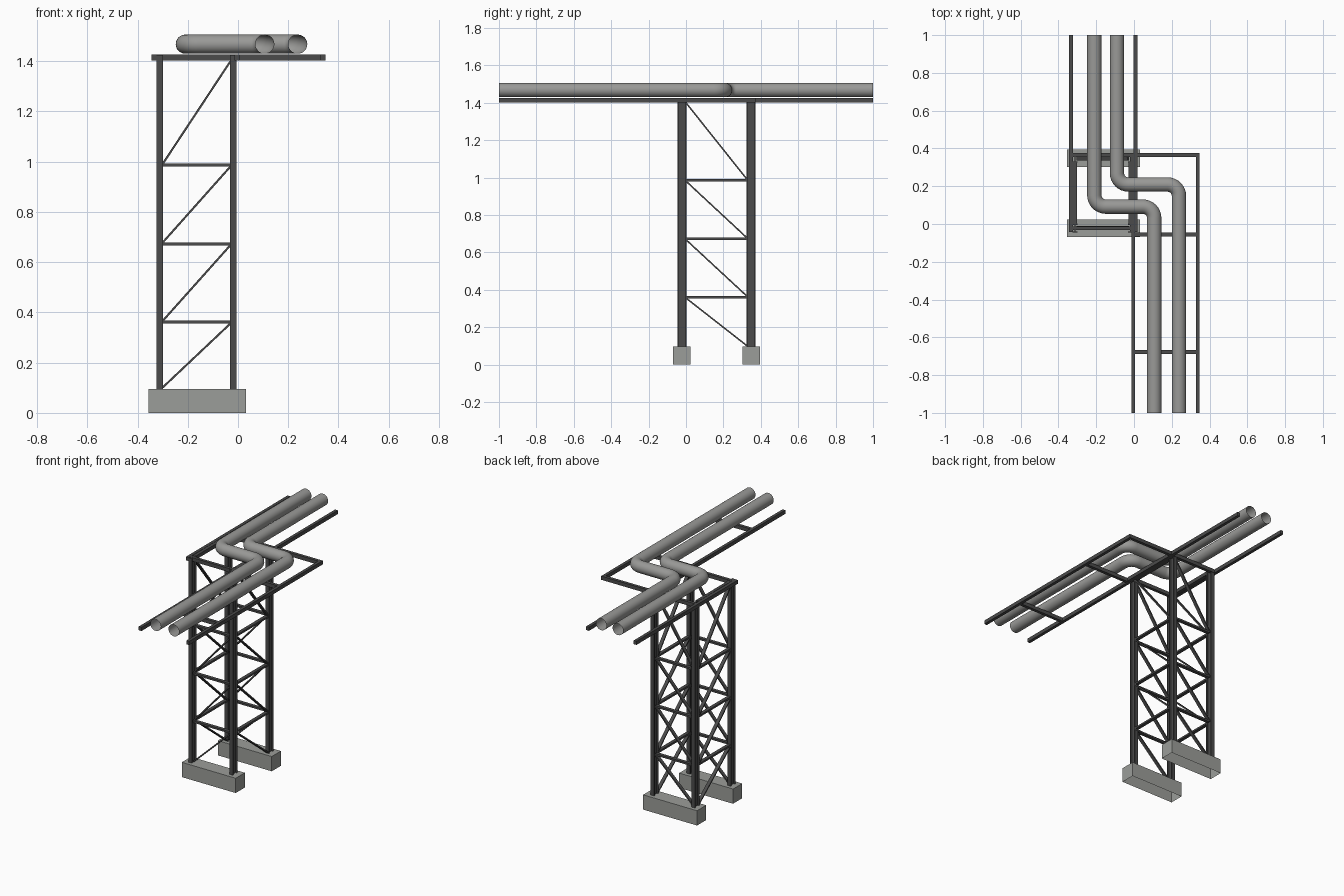
import bpy, bmesh, math
from mathutils import Matrix, Vector

if "Cube" in bpy.data.objects:
    bpy.data.objects.remove(bpy.data.objects["Cube"], do_unlink=True)

X, Y, Z = Vector((1, 0, 0)), Vector((0, 1, 0)), Vector((0, 0, 1))


def material(name, colour):
    m = bpy.data.materials.new(name)
    m.use_nodes = True
    m.diffuse_color = (*colour, 1)
    bsdf = m.node_tree.nodes["Principled BSDF"]
    bsdf.inputs["Base Color"].default_value = (*colour, 1)
    bsdf.inputs["Roughness"].default_value = 0.7
    return m


steel = material("dark steel", (0.07, 0.07, 0.07))
concrete = material("concrete grey", (0.33, 0.34, 0.32))
pipe_grey = material("pipe grey", (0.32, 0.32, 0.31))


def finish(name, bm, mat):
    bmesh.ops.recalc_face_normals(bm, faces=bm.faces)
    mesh = bpy.data.meshes.new(name)
    bm.to_mesh(mesh)
    bm.free()
    mesh.materials.append(mat)
    ob = bpy.data.objects.new(name, mesh)
    bpy.context.collection.objects.link(ob)
    return ob


def add_bar(bm, start, end, across, width, thick):
    """Rectangular bar; width runs along the given cross direction."""
    start, end = Vector(start), Vector(end)
    along = end - start
    up = along.normalized().cross(across)
    m = Matrix((along, across * width, up * thick)).transposed().to_4x4()
    m.translation = (start + end) / 2
    return bmesh.ops.create_cube(bm, size=1, matrix=m)["verts"]


def bar(name, *args):
    bm = bmesh.new()
    add_bar(bm, *args)
    return finish(name, bm, steel)


leg_xs, leg_ys = (-0.312, -0.018), (-0.022, 0.348)
foot_top, leg_top = 0.096, 1.425
side = {leg_xs[0]: "left", leg_xs[1]: "right"}
end = {leg_ys[0]: "front", leg_ys[1]: "back"}

# Footings: shells open underneath
for y in leg_ys:
    bm = bmesh.new()
    add_bar(bm, (-0.356, y, foot_top / 2), (0.032, y, foot_top / 2), Y, 0.094, foot_top)
    base = [f for f in bm.faces if f.calc_center_median().z < 0.01]
    bmesh.ops.delete(bm, geom=base, context="FACES_ONLY")
    finish(end[y] + "_footing", bm, concrete)

# I-section legs, web running front to back
depth, flange, wall = 0.047, 0.026, 0.007
for x in leg_xs:
    for y in leg_ys:
        bm = bmesh.new()
        add_bar(bm, (x, y, foot_top), (x, y, leg_top), Y, depth - 2 * wall, wall)
        for s in (-1, 1):
            fy = y + s * (depth - wall) / 2
            add_bar(bm, (x, fy, foot_top), (x, fy, leg_top), X, flange, wall)
        finish(f"{end[y]}_{side[x]}_leg", bm, steel)

# Tower bracing: horizontals and one diagonal per bay
levels = (foot_top, 0.361, 0.673, 0.986, 1.405)
x0, x1 = leg_xs[0] + 0.012, leg_xs[1] - 0.012
y0, y1 = leg_ys[0] + 0.022, leg_ys[1] - 0.022
for i, (low, high) in enumerate(zip(levels, levels[1:])):
    for y in leg_ys:
        bar(f"{end[y]}_diagonal_{i}", (x0, y, low + 0.005), (x1, y, high - 0.005), Y, 0.022, 0.008)
        if i:
            bar(f"{end[y]}_strut_{i}", (x0, y, low), (x1, y, low), Y, 0.022, 0.012)
    for x in leg_xs:
        bar(f"{side[x]}_diagonal_{i}", (x, y0, high - 0.005), (x, y1, low + 0.005), X, 0.022, 0.008)
        if i:
            bar(f"{side[x]}_strut_{i}", (x, y0, low), (x, y1, low), X, 0.022, 0.012)

# Top frame: long rails and cross beams
rail_z, rail_w, rail_h = 1.414, 0.02, 0.024
rails = {
    "back_left_rail": (-0.334, -0.042, 1),
    "back_right_rail": (0.008, -0.042, 1),
    "front_left_rail": (-0.004, -1, 0.365),
    "front_right_rail": (0.338, -1, 0.375),
}
for name, (x, a, b) in rails.items():
    bar(name, (x, a, rail_z), (x, b, rail_z), X, rail_w, rail_h)
beams = {
    "tower_front_beam": (leg_ys[0], -0.344, 0.018),
    "tower_back_beam": (0.365, -0.344, 0.348),
    "middle_cross_beam": (-0.055, -0.004, 0.338),
    "front_cross_beam": (-0.678, -0.004, 0.338),
}
for name, (y, a, b) in beams.items():
    bar(name, (a, y, rail_z), (b, y, rail_z), Y, rail_w, rail_h)
for x in leg_xs:
    bar(side[x] + "_tower_top_beam", (x, y0, rail_z), (x, y1, rail_z), X, rail_w, rail_h)


# Open-ended pipes with two rounded bends each
def pipe(name, back_x, cross_y, front_x, z=1.468, radius=0.038, bend=0.06, steps=8):
    path = [Vector((back_x, 1, z))]
    for cx, cy, a0, a1 in (
        (back_x + bend, cross_y + bend, math.pi, 1.5 * math.pi),
        (front_x - bend, cross_y - bend, 0.5 * math.pi, 0),
    ):
        for k in range(steps + 1):
            a = a0 + (a1 - a0) * k / steps
            path.append(Vector((cx + bend * math.cos(a), cy + bend * math.sin(a), z)))
    path.append(Vector((front_x, -1, z)))

    bm = bmesh.new()
    sides, rings = 24, []
    for i, p in enumerate(path):
        before = (p - path[i - 1]).normalized() if i else -Y
        after = (path[i + 1] - p).normalized() if i + 1 < len(path) else -Y
        out = Z.cross((before + after).normalized())
        rings.append([
            bm.verts.new(p + radius * (out * math.cos(t) + Z * math.sin(t)))
            for t in (2 * math.pi * k / sides for k in range(sides))
        ])
    for r, s in zip(rings, rings[1:]):
        for k in range(sides):
            n = (k + 1) % sides
            bm.faces.new((r[k], r[n], s[n], s[k]))
    ob = finish(name, bm, pipe_grey)
    for f in ob.data.polygons:
        f.use_smooth = True


pipe("left_pipe", -0.21, 0.092, 0.107)
pipe("right_pipe", -0.09, 0.209, 0.238)
